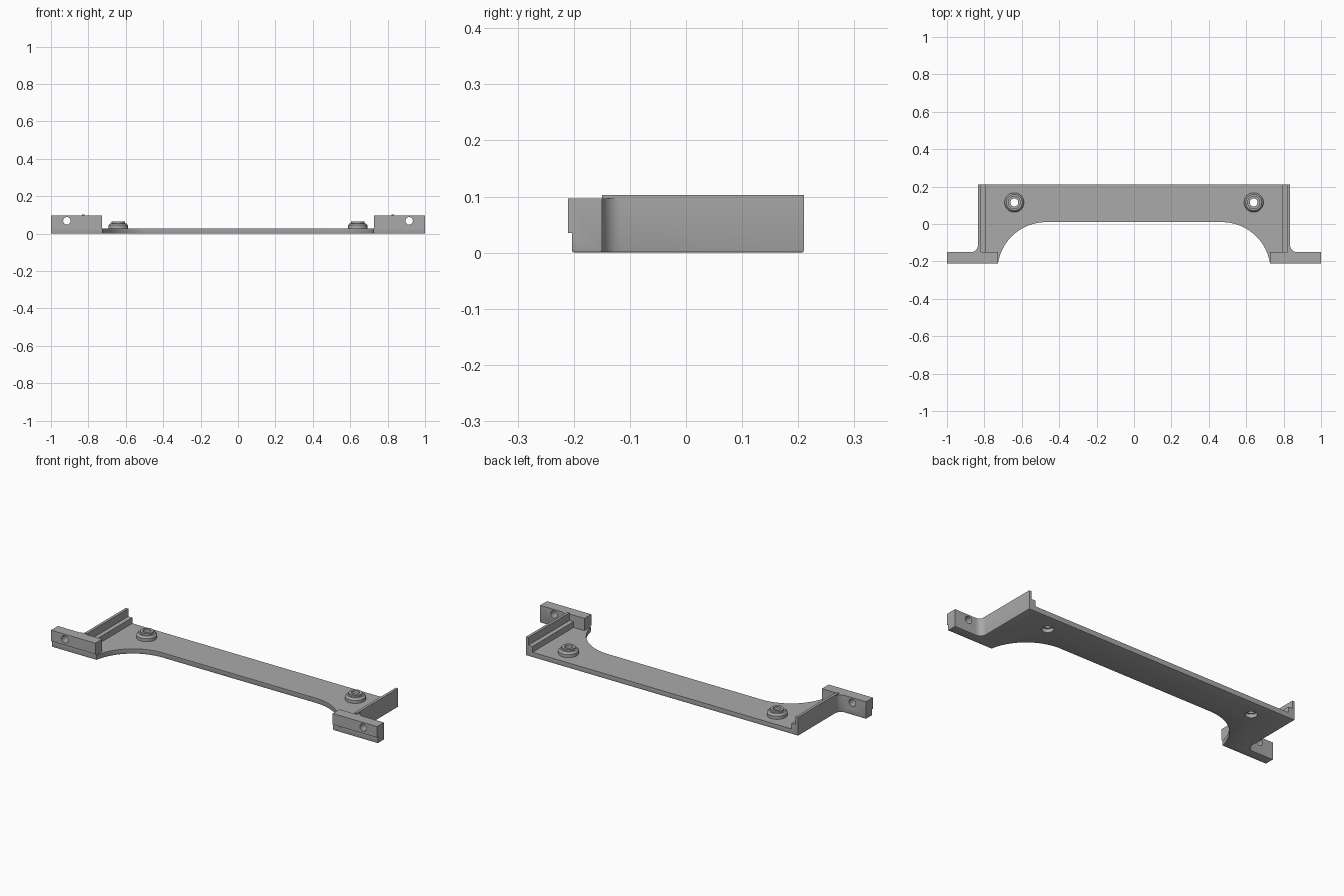
import bpy, bmesh, math
from mathutils import Vector

if "Cube" in bpy.data.objects:
    bpy.data.objects.remove(bpy.data.objects["Cube"])

grey = bpy.data.materials.new("plain grey")
grey.use_nodes = True
grey.diffuse_color = (0.40, 0.40, 0.40, 1)
grey.node_tree.nodes["Principled BSDF"].inputs["Base Color"].default_value = (0.40, 0.40, 0.40, 1)


def finish(name, bm):
    bmesh.ops.recalc_face_normals(bm, faces=bm.faces)
    mesh = bpy.data.meshes.new(name)
    bm.to_mesh(mesh)
    bm.free()
    mesh.materials.append(grey)
    obj = bpy.data.objects.new(name, mesh)
    bpy.context.collection.objects.link(obj)
    return obj


def prism(name, points, direction, bottom_bevel=0):
    """Extrude a closed outline of 3D points along a direction."""
    bm = bmesh.new()
    face = bm.faces.new([bm.verts.new(p) for p in points])
    rim = list(face.edges)
    result = bmesh.ops.extrude_face_region(bm, geom=[face], use_keep_orig=True)
    moved = [v for v in result["geom"] if isinstance(v, bmesh.types.BMVert)]
    bmesh.ops.translate(bm, verts=moved, vec=Vector(direction))
    bmesh.ops.recalc_face_normals(bm, faces=bm.faces)
    if bottom_bevel:
        bmesh.ops.bevel(bm, geom=rim, offset=bottom_bevel, segments=2,
                        profile=0.5, affect="EDGES")
    return finish(name, bm)


def lathe(name, profile, centre, steps=40):
    """Revolve a closed (radius, z) profile around a vertical axis."""
    bm = bmesh.new()
    rings = [[bm.verts.new((centre[0] + r * math.cos(2 * math.pi * i / steps),
                            centre[1] + r * math.sin(2 * math.pi * i / steps), z))
              for i in range(steps)] for r, z in profile]
    for a, b in zip(rings, rings[1:] + rings[:1]):
        for i in range(steps):
            j = (i + 1) % steps
            bm.faces.new((a[i], a[j], b[j], b[i]))
    return finish(name, bm)


def rod(radius, depth, location, rotation=(0, 0, 0)):
    bpy.ops.mesh.primitive_cylinder_add(vertices=32, radius=radius, depth=depth,
                                        location=location, rotation=rotation)
    obj = bpy.context.object
    obj.hide_render = True
    return obj


def combine(target, other, operation):
    bpy.context.view_layer.objects.active = target
    mod = target.modifiers.new("combine", "BOOLEAN")
    mod.operation, mod.object, mod.solver = operation, other, "EXACT"
    bpy.ops.object.modifier_apply(modifier=mod.name)
    bpy.data.objects.remove(other)


def arc(cx, cy, r, start, end, steps):
    return [(cx + r * math.cos(math.radians(start + (end - start) * i / steps)),
             cy + r * math.sin(math.radians(start + (end - start) * i / steps)))
            for i in range(steps + 1)]


THICK, FRONT, BACK, EAR_BACK, SIDE = 0.028, -0.203, 0.21, -0.15, 0.835
EAR_TOP, FILLET = 0.096, 0.035
fillet_arc = arc(SIDE + FILLET, EAR_BACK + FILLET, FILLET, 270, 180, 8)

# Base plate with the arched front and two ears
half = (arc(0.47, -0.25, 0.26, 90, 10.4, 24) + [(1, FRONT), (1, EAR_BACK)]
        + fillet_arc + [(SIDE, BACK)])
outline = half + [(-x, y) for x, y in reversed(half)]
bracket = prism("bracket", [(x, y, 0) for x, y in outline], (0, 0, THICK), 0.004)

for s in (1, -1):
    # Mounting block with an overhanging front lip
    section = [(FRONT, 0.015), (FRONT, 0.035), (-0.21, 0.035),
               (-0.21, EAR_TOP), (EAR_BACK, EAR_TOP), (EAR_BACK, 0.015)]
    block = prism("block", [(s * 0.728, y, z) for y, z in section], (s * 0.272, 0, 0))
    combine(bracket, block, "UNION")

    # Side wall with a lower inner ledge
    section = [(SIDE, 0.015), (SIDE, 0.103), (0.82, 0.103),
               (0.82, 0.06), (0.795, 0.06), (0.795, 0.015)]
    wall = prism("wall", [(s * x, EAR_BACK, z) for x, z in section],
                 (0, BACK - EAR_BACK, 0))
    combine(bracket, wall, "UNION")

    # Rounded corner between the wall and the block
    web = [(0.825, EAR_BACK - 0.01), (SIDE + FILLET, EAR_BACK - 0.01)] + fillet_arc
    web += [(0.825, EAR_BACK + FILLET)]
    corner = prism("corner", [(s * x, y, 0.015) for x, y in web],
                   (0, 0, EAR_TOP - 0.015))
    combine(bracket, corner, "UNION")

    # Screw holes through the block and the plate
    combine(bracket, rod(0.02, 0.3, (s * 0.915, -0.18, 0.068),
                         (math.pi / 2, 0, 0)), "DIFFERENCE")
    combine(bracket, rod(0.03, 0.2, (s * 0.64, 0.115, 0)), "DIFFERENCE")

    # Hollow stepped standoff
    standoff = lathe("left_standoff" if s > 0 else "right_standoff",
                     [(0.052, 0.02), (0.052, 0.045), (0.043, 0.055), (0.035, 0.055),
                      (0.035, 0.065), (0.021, 0.065), (0.021, 0.02)],
                     (s * 0.64, 0.115))

# Merge coplanar faces left by the joins
bm = bmesh.new()
bm.from_mesh(bracket.data)
bmesh.ops.remove_doubles(bm, verts=bm.verts, dist=0.0001)
bmesh.ops.dissolve_limit(bm, angle_limit=math.radians(0.5),
                         verts=bm.verts, edges=bm.edges)
bm.to_mesh(bracket.data)
bm.free()

# Smooth the round surfaces and keep the edges sharp
for obj in bpy.context.scene.objects:
    obj.select_set(obj.type == "MESH" and grey.name in obj.data.materials)
bpy.context.view_layer.objects.active = bracket
bpy.ops.object.shade_smooth_by_angle(angle=math.radians(30))
